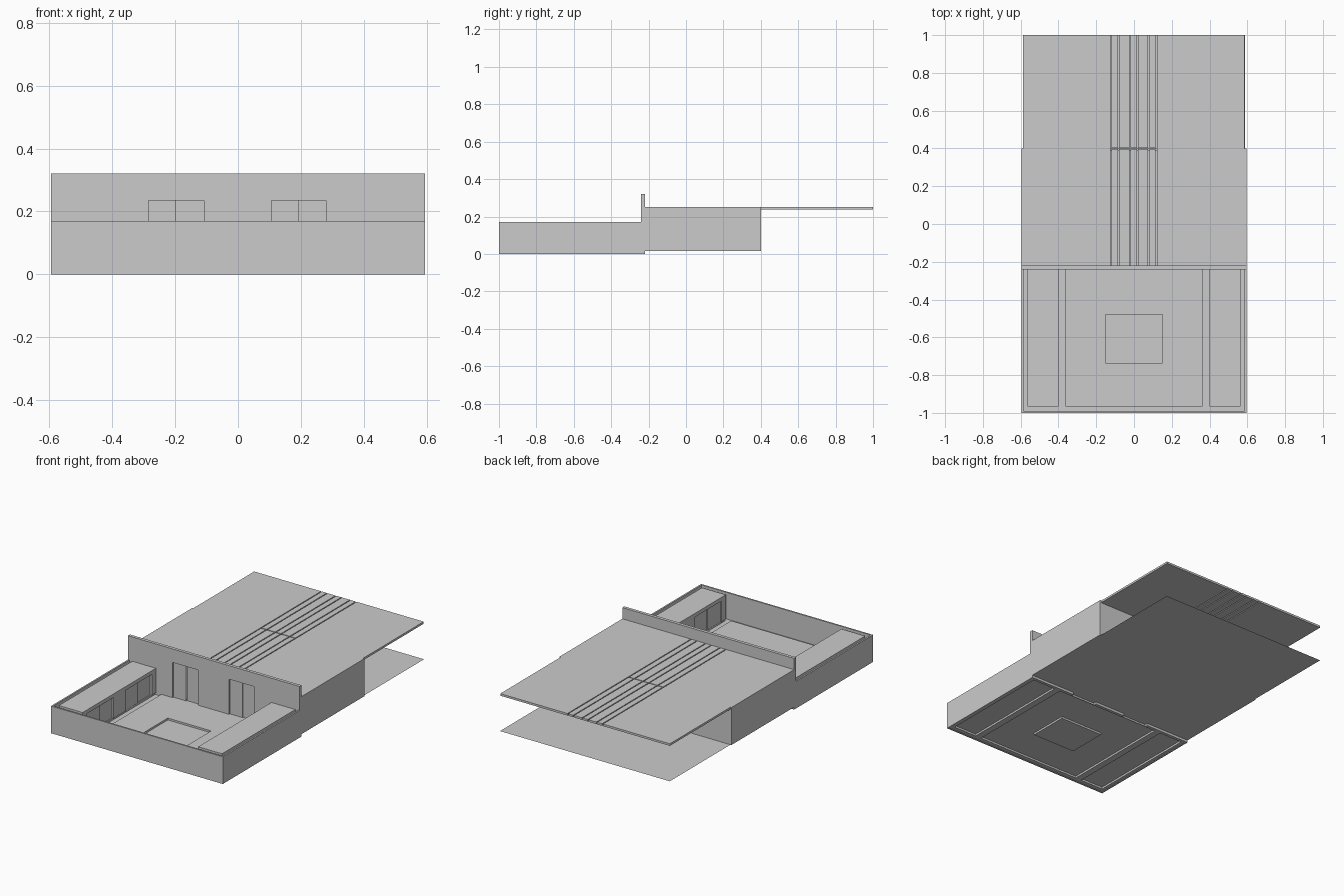
import bpy

if "Cube" in bpy.data.objects:
    bpy.data.objects.remove(bpy.data.objects["Cube"])


def mesh(name, verts, faces):
    me = bpy.data.meshes.new(name)
    me.from_pydata(verts, [], faces)
    ob = bpy.data.objects.new(name, me)
    bpy.context.collection.objects.link(ob)
    return ob


def box(name, x0, x1, y0, y1, z0, z1):
    x0, x1 = sorted((x0, x1))
    v = [(x, y, z) for z in (z0, z1) for x, y in ((x0, y0), (x1, y0), (x1, y1), (x0, y1))]
    return mesh(name, v, [(3, 2, 1, 0), (4, 5, 6, 7), (0, 1, 5, 4),
                          (1, 2, 6, 5), (2, 3, 7, 6), (3, 0, 4, 7)])


def sheet(name, x0, x1, y0, y1, z):
    x0, x1 = sorted((x0, x1))
    return mesh(name, [(x0, y0, z), (x1, y0, z), (x1, y1, z), (x0, y1, z)], [(0, 1, 2, 3)])


def skirt(name, x0, x1, y0, y1, z0, z1):
    """Four upright sides joining two floor levels."""
    v = [(x, y, z) for z in (z0, z1) for x, y in ((x0, y0), (x1, y0), (x1, y1), (x0, y1))]
    return mesh(name, v, [(i, (i + 1) % 4, 4 + (i + 1) % 4, 4 + i) for i in range(4)])


W, T = 0.595, 0.01           # half width, wall thickness
LOW, FLOOR = 0.003, 0.015    # gutter and floor levels
YC = -0.24                   # front of cross wall

# Courtyard perimeter walls
box("front_wall", -W, W, -1, -1 + T, 0, 0.17)
for s in (-1, 1):
    box("yard_side_wall", s * W, s * (W - T), -1 + T, YC, 0, 0.17)

# Courtyard floor: low gutters, raised centre, sunken pool
sheet("gutter_front", -W + T, W - T, -1 + T, -0.965, LOW)
for s in (-1, 1):
    sheet("gutter_inner", s * 0.363, s * 0.405, -0.965, YC, LOW)
    sheet("gutter_outer", s * 0.565, s * (W - T), -0.965, YC, LOW)
    a, b = sorted((s * 0.405, s * 0.565))
    sheet("room_floor", a, b, -0.965, YC, FLOOR)
    skirt("room_floor_edge", a, b, -0.965, YC, LOW, FLOOR)
    sheet("yard_floor_side", s * 0.15, s * 0.363, -0.965, YC, FLOOR)
sheet("yard_floor_front", -0.15, 0.15, -0.965, -0.735, FLOOR)
sheet("yard_floor_back", -0.15, 0.15, -0.48, YC, FLOOR)
skirt("yard_floor_edge", -0.363, 0.363, -0.965, YC, LOW, FLOOR)
skirt("pool_sides", -0.15, 0.15, -0.735, -0.48, LOW, FLOOR)
sheet("pool_bottom", -0.15, 0.15, -0.735, -0.48, LOW)

# Side rooms with two pairs of sliding doors each
doors = ((-0.92, -0.66), (-0.54, -0.28))
for s in (-1, 1):
    box("room_roof", s * 0.40, s * 0.565, -0.965, YC, 0.155, 0.168)
    box("room_back_wall", s * 0.558, s * 0.565, -0.965, YC, FLOOR, 0.155)
    box("room_end_wall", s * 0.405, s * 0.558, -0.965, -0.955, FLOOR, 0.155)
    for y0, y1 in ((-0.965, -0.92), (-0.66, -0.54), (-0.28, YC)):
        box("room_front_pier", s * 0.40, s * 0.42, y0, y1, FLOOR, 0.155)
    for y0, y1 in doors:
        m = (y0 + y1) / 2
        box("room_lintel", s * 0.40, s * 0.42, y0, y1, 0.145, 0.155)
        box("room_door_leaf", s * 0.406, s * 0.411, y0, m, FLOOR, 0.145)
        box("room_door_leaf", s * 0.412, s * 0.417, m, y1, FLOOR, 0.145)

# Tall cross wall with two double door openings
for x0, x1 in ((-W, -0.285), (-0.108, 0.106), (0.28, W)):
    box("cross_wall_pier", x0, x1, YC, -0.22, 0, 0.235)
box("cross_wall_top", -W, W, YC, -0.22, 0.235, 0.32)
for x0, x1 in ((-0.285, -0.108), (0.106, 0.28)):
    m = (x0 + x1) / 2
    box("hall_door_leaf", x0, m, -0.232, -0.228, FLOOR, 0.235)
    box("hall_door_leaf", m, x1, -0.226, -0.222, FLOOR, 0.235)

# Hall walls and long floor
for s in (-1, 1):
    box("hall_side_wall", s * W, s * (W - T), -0.22, 0.40, FLOOR, 0.25)
box("hall_back_wall", -W + T, W - T, 0.40 - T, 0.40, FLOOR, 0.235)
sheet("hall_floor", -0.588, 0.588, YC, 1.0, FLOOR)

# Roof slabs separated by six narrow slots, split above the back wall
slots = (-0.122, -0.082, -0.022, 0.018, 0.078, 0.118)
g = 0.003
edges = [-0.588] + [e for c in slots for e in (c - g, c + g)] + [0.586]
for i in range(0, len(edges), 2):
    inner = 0 < i < len(edges) - 2
    gap = 0.003 if inner else 0
    x0, x1 = edges[i], edges[i + 1]
    box("hall_roof_strip", max(x0, -W + T), min(x1, W - T), -0.22, 0.40 - gap, 0.237, 0.25)
    box("canopy_roof_strip", x0, x1, 0.40 + gap, 1.0, 0.237, 0.25)
